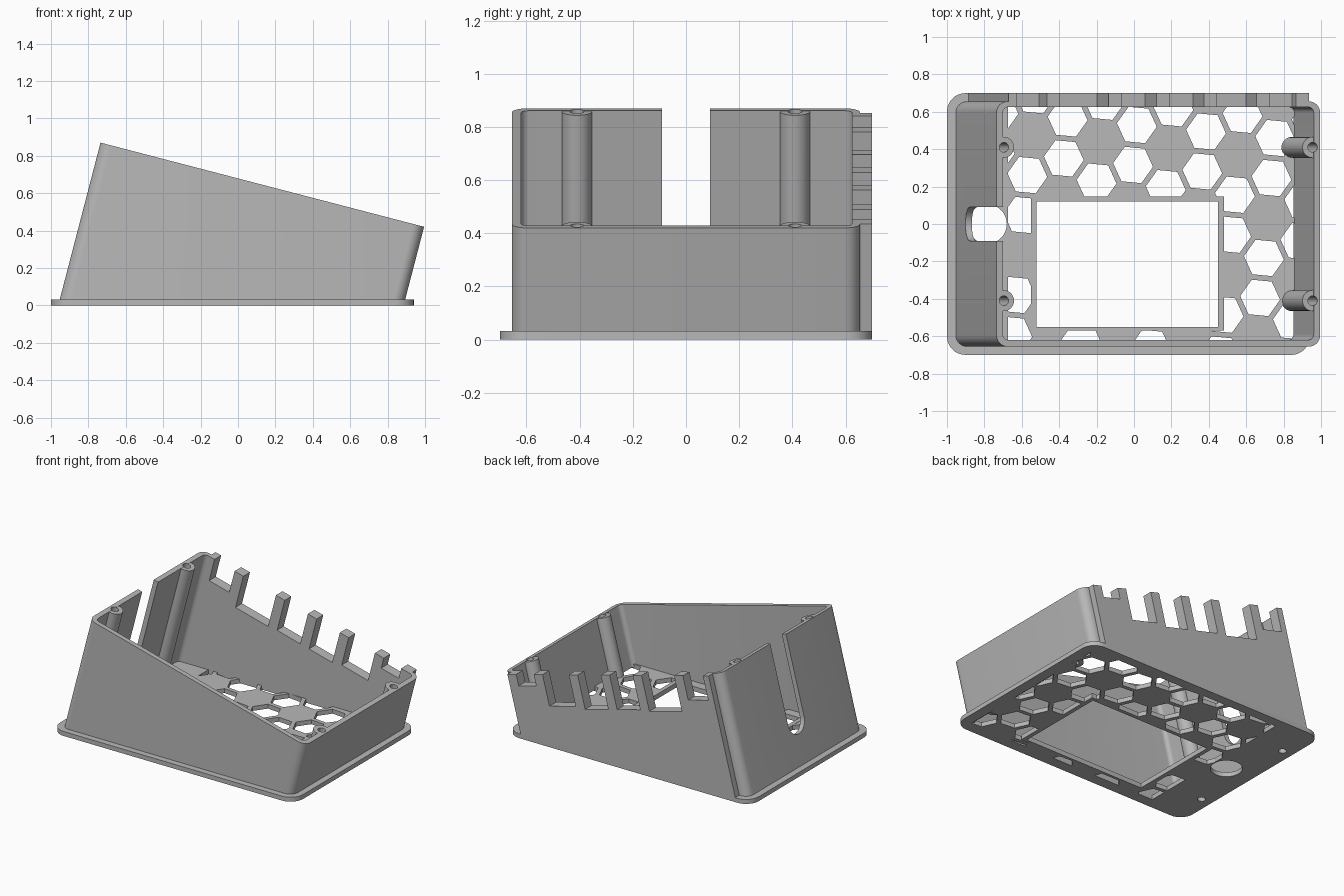
import bpy, bmesh
from math import sin, cos, pi, radians, hypot, atan2
from mathutils import Matrix, Vector

cube = bpy.data.objects.get("Cube")
if cube:
    bpy.data.objects.remove(cube, do_unlink=True)

# One plain grey plastic
grey = bpy.data.materials.new("grey_plastic")
grey.use_nodes = True
grey.diffuse_color = (0.48, 0.48, 0.48, 1)
grey.node_tree.nodes["Principled BSDF"].inputs["Base Color"].default_value = (0.48, 0.48, 0.48, 1)

# Frame of the tilted body: origin on the high rim, its z axis along the walls
TILT = atan2(0.45, 1.73)
BODY = Matrix.Translation((-0.735, 0, 0.87)) @ Matrix.Rotation(TILT, 4, 'Y')
WIDTH, HALF, WALL = hypot(1.73, 0.45), 0.655, 0.035
FLOOR = 0.032


def rect(x0, x1, y0, y1):
    return [(x0, y0), (x1, y0), (x1, y1), (x0, y1)]


def rounded(x0, x1, y0, y1, r, n=8):
    corners = [(x1 - r, y1 - r), (x0 + r, y1 - r), (x0 + r, y0 + r), (x1 - r, y0 + r)]
    return [(cx + r * cos((q + i / n) * pi / 2), cy + r * sin((q + i / n) * pi / 2))
            for q, (cx, cy) in enumerate(corners) for i in range(n + 1)]


def circle(cx, cy, r, n=32, turn=0):
    return [(cx + r * cos(turn + 2 * pi * i / n), cy + r * sin(turn + 2 * pi * i / n))
            for i in range(n)]


def prism(name, outlines, z0, z1, matrix=None):
    """Extrude one or more separate outlines between two heights."""
    bm = bmesh.new()
    for pts in outlines:
        face = bm.faces.new([bm.verts.new((x, y, z0)) for x, y in pts])
        top = bmesh.ops.extrude_face_region(bm, geom=[face])["geom"]
        verts = [v for v in top if isinstance(v, bmesh.types.BMVert)]
        bmesh.ops.translate(bm, verts=verts, vec=(0, 0, z1 - z0))
    bmesh.ops.recalc_face_normals(bm, faces=bm.faces)
    if matrix:
        bm.transform(matrix)
    mesh = bpy.data.meshes.new(name)
    bm.to_mesh(mesh)
    bm.free()
    mesh.materials.append(grey)
    obj = bpy.data.objects.new(name, mesh)
    bpy.context.collection.objects.link(obj)
    return obj


def activate(obj):
    bpy.ops.object.select_all(action='DESELECT')
    obj.select_set(True)
    bpy.context.view_layer.objects.active = obj


def combine(obj, tool, operation='DIFFERENCE'):
    """Apply a boolean and discard the tool."""
    activate(obj)
    mod = obj.modifiers.new("boolean", 'BOOLEAN')
    mod.operation, mod.solver, mod.object = operation, 'EXACT', tool
    bpy.ops.object.modifier_apply(modifier=mod.name)
    bpy.data.objects.remove(tool, do_unlink=True)


def rim(x):
    """World x on the sloping rim to distance along it."""
    return (x + 0.735) / cos(TILT)


# Sloping shell with a thick back panel
shell = prism("sloping_shell", [rounded(0, WIDTH, -HALF, HALF, 0.06)], -1.1, 0, BODY)
panel = prism("panel", [rect(rim(-0.67), rim(0.935), 0.6, 0.7)], -1.1, 0, BODY)
combine(shell, panel, 'UNION')
combine(shell, prism("cavity", [rounded(WALL, WIDTH - WALL, -HALF + WALL, 0.625, 0.03)],
                     -1.3, 0.2, BODY))

# Notches leave a row of teeth along the back rim
notches = [(-0.625, -0.465, 0.17), (-0.395, -0.135, 0.25), (-0.065, 0.12, 0.24),
           (0.19, 0.375, 0.24), (0.445, 0.655, 0.22), (0.725, 0.865, 0.08)]
for x0, x1, depth in notches:
    combine(shell, prism("notch", [rect(rim(x0), rim(x1), 0.59, 0.8)], -depth, 0.2, BODY))

# Round-ended cable slot in the high wall
slot_axes = BODY @ Matrix.Rotation(pi / 2, 4, 'Y')
slot = [(0.57 + 0.09 * cos(a), 0.09 * sin(a)) for a in (-pi / 2 + pi * i / 16 for i in range(17))]
combine(shell, prism("slot", [slot + [(-0.2, 0.09), (-0.2, -0.09)]], -0.1, 0.08, slot_axes))

# Trim the shell to the base
trim = rect(-2, 2, -1, 1)
combine(shell, prism("trim", [trim], -2, 0.01))

# Flange plate with the grid opening and cable hole
GX0, GX1, GY0, GY1 = -0.675, 0.865, -0.62, 0.63
flange = prism("base_flange", [rounded(-1, 0.94, -0.7, 0.7, 0.1)], 0, FLOOR)
combine(flange, prism("opening", [rect(GX0, GX1, GY0, GY1)], -0.1, 0.1))
combine(flange, prism("cable_hole", [circle(-0.785, 0, 0.105)], -0.1, 0.1))

# Screw posts, flattened against the end walls and bored through
posts = []
for end, cx in (("high", 0.041), ("low", WIDTH - 0.041)):
    for side, y in (("left", 0.41), ("right", -0.41)):
        outline = [(min(max(x, 0.004), WIDTH - 0.004), py) for x, py in circle(cx, y, 0.056)]
        post = prism(f"screw_post_{end}_{side}", [outline], -1.1, -0.002, BODY)
        combine(post, prism("trim", [trim], -2, 0.01))
        for part in (post, shell, flange):
            combine(part, prism("bore", [circle(cx, y, 0.026, 20)], -1.3, 0.2, BODY))
        posts.append(post)

# Honeycomb grid: solid cells on a tilted lattice, six holes around each
grid = prism("honeycomb_grid", [rect(GX0, GX1, GY0, GY1)], 0, FLOOR)
origin, a = Vector((-0.18, 0.44)), Vector((0.37, -0.035))
b = Matrix.Rotation(pi / 3, 2) @ a
turn = atan2(a.y, a.x)
holes = []
for i in range(-8, 9):
    for j in range(-8, 9):
        for offset in ((a + b) / 3, (2 * a - b) / 3):
            c = origin + i * a + j * b + offset
            if GX0 - 0.1 < c.x < GX1 + 0.1 and GY0 - 0.1 < c.y < GY1 + 0.1:
                holes.append(circle(c.x, c.y, 0.107, 6, turn))
combine(grid, prism("cells", holes, -0.1, 0.1))
combine(grid, prism("window", [rect(-0.535, 0.465, -0.557, 0.132)], -0.1, 0.1))

# Border around the rectangular window
border = prism("window_border", [rect(-0.55, 0.48, -0.57, 0.147)], 0, FLOOR + 0.002)
combine(border, prism("window", [rect(-0.52, 0.45, -0.55, 0.12)], -0.1, 0.1))

for obj in [shell, flange, grid, border] + posts:
    activate(obj)
    bpy.ops.object.shade_smooth_by_angle(angle=radians(30))
